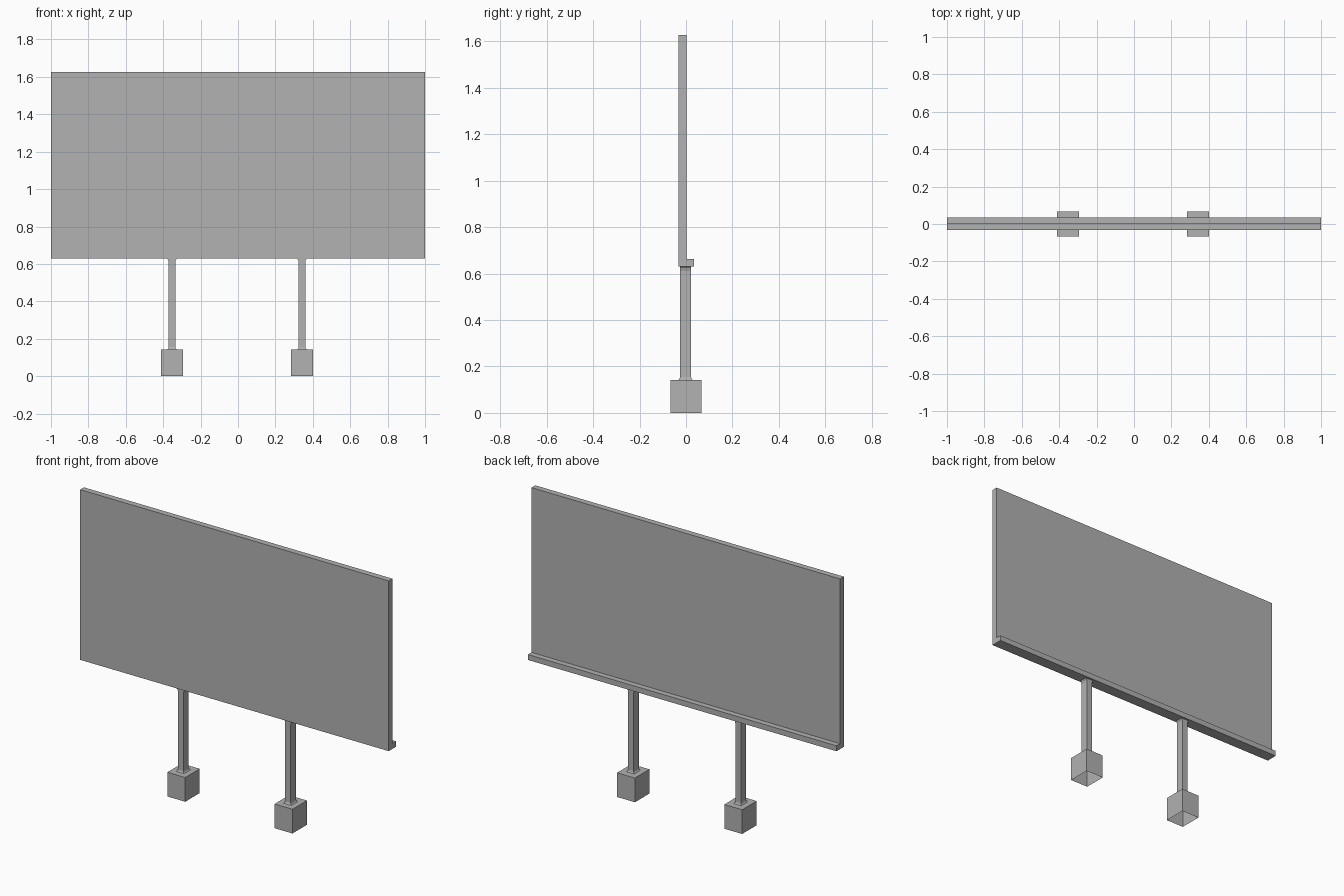
import bpy
import bmesh

cube = bpy.data.objects.get("Cube")
if cube:
    bpy.data.objects.remove(cube, do_unlink=True)

grey = bpy.data.materials.new("plain grey")
grey.use_nodes = True
GREY = (0.445, 0.445, 0.445, 1)
grey.diffuse_color = GREY
grey.node_tree.nodes["Principled BSDF"].inputs["Base Color"].default_value = GREY


def add_object(name, bm):
    mesh = bpy.data.meshes.new(name)
    bm.to_mesh(mesh)
    bm.free()
    mesh.materials.append(grey)
    obj = bpy.data.objects.new(name, mesh)
    bpy.context.collection.objects.link(obj)
    return obj


def loft(name, x, y, rings, open_bottom=False):
    """Stack rectangles given as (z, half width, half depth)."""
    bm = bmesh.new()
    loops = [[bm.verts.new((x + sx * hx, y + sy * hy, z))
              for sx, sy in ((-1, -1), (1, -1), (1, 1), (-1, 1))]
             for z, hx, hy in rings]
    for low, high in zip(loops, loops[1:]):
        for i in range(4):
            j = (i + 1) % 4
            bm.faces.new((low[i], low[j], high[j], high[i]))
    bm.faces.new(loops[-1])
    if not open_bottom:
        bm.faces.new(loops[0][::-1])
    return add_object(name, bm)


# Display panel with a ledge along its back: an L profile swept across x
profile = [(-0.033, 0.63), (0.035, 0.63), (0.035, 0.662),
           (0.002, 0.662), (0.002, 1.627), (-0.033, 1.627)]
bm = bmesh.new()
end = bm.faces.new([bm.verts.new((-1, y, z)) for y, z in profile])
swept = bmesh.ops.extrude_face_region(bm, geom=[end], use_keep_orig=True)
bmesh.ops.translate(bm, vec=(2, 0, 0),
                    verts=[v for v in swept["geom"] if isinstance(v, bmesh.types.BMVert)])
bmesh.ops.recalc_face_normals(bm, faces=bm.faces)
add_object("display_panel", bm)

# Posts flared at both ends, standing on footing blocks open underneath
for side, x in (("right", -0.353), ("left", 0.342)):
    loft(side + "_post", x, -0.002,
         [(0.142, 0.025, 0.03), (0.147, 0.02, 0.026), (0.155, 0.018, 0.024),
          (0.612, 0.018, 0.024), (0.623, 0.021, 0.024), (0.63, 0.028, 0.024)])
    loft(side + "_footing", x, 0,
         [(0, 0.058, 0.067), (0.142, 0.058, 0.067)], open_bottom=True)
